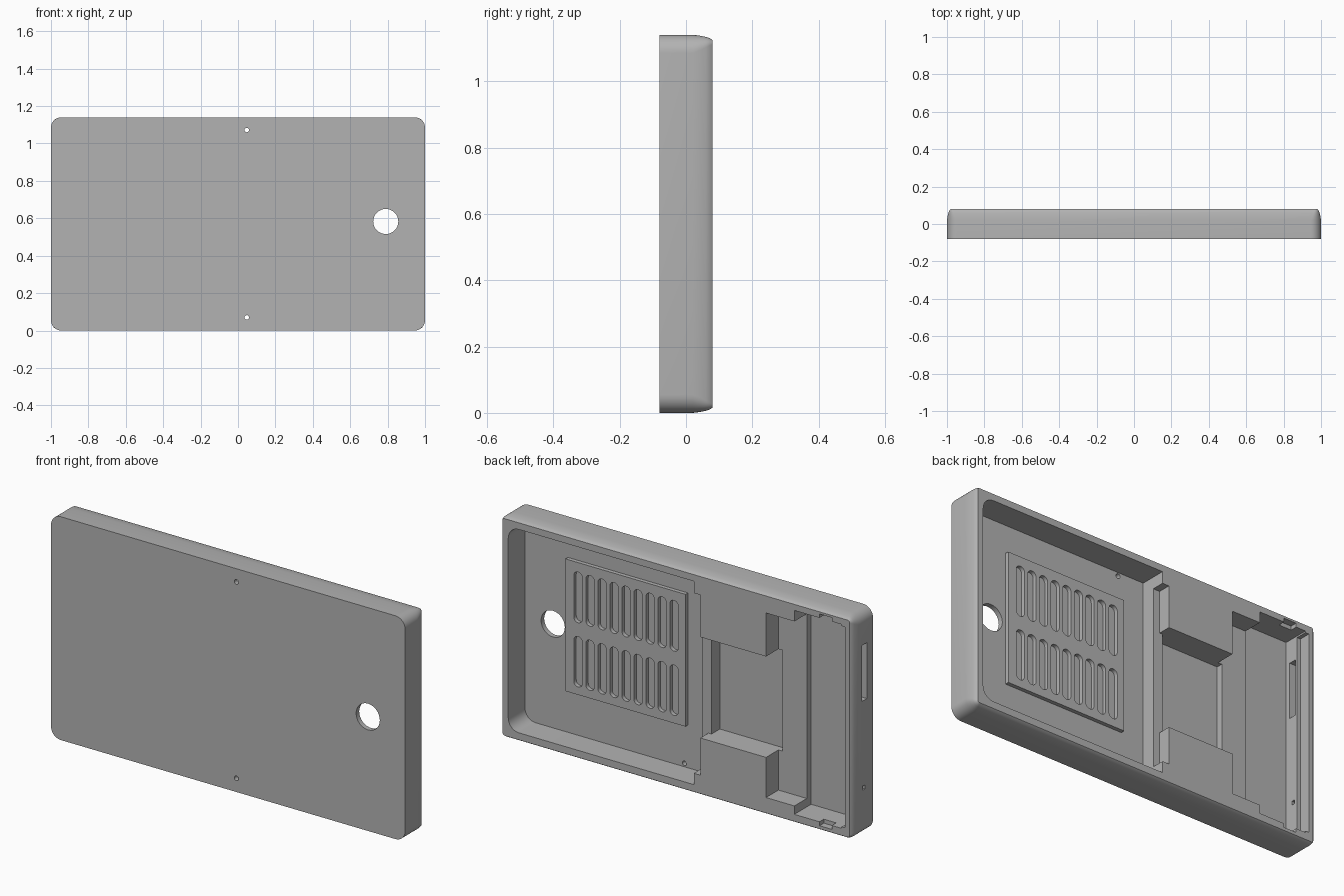
import bpy
import bmesh
import math

if "Cube" in bpy.data.objects:
    bpy.data.objects.remove(bpy.data.objects["Cube"], do_unlink=True)

grey = bpy.data.materials.new("plain grey plastic")
grey.use_nodes = True
GREY = (0.45, 0.45, 0.45, 1)
grey.diffuse_color = GREY
grey.node_tree.nodes["Principled BSDF"].inputs["Base Color"].default_value = GREY

HEIGHT, FRONT, BACK, FLOOR = 1.14, -0.08, 0.08, -0.055
OUT = 0.2  # cutters reach past the open back


def outline(x0, x1, z0, z1, r=0.0, seg=8):
    """Rectangle in x and z, with rounded corners if r is given."""
    if r == 0:
        return [(x0, z0), (x1, z0), (x1, z1), (x0, z1)]
    pts = []
    corners = [(x1 - r, z1 - r), (x0 + r, z1 - r), (x0 + r, z0 + r), (x1 - r, z0 + r)]
    for quarter, (cx, cz) in enumerate(corners):
        for i in range(seg + 1):
            a = math.pi / 2 * (quarter + i / seg)
            pts.append((cx + r * math.cos(a), cz + r * math.sin(a)))
    return pts


def loft(name, rings):
    """Solid through a list of (y, outline) rings."""
    bm = bmesh.new()
    loops = [[bm.verts.new((x, y, z)) for x, z in pts] for y, pts in rings]
    bm.faces.new(loops[0])
    bm.faces.new(loops[-1])
    n = len(loops[0])
    for a, b in zip(loops, loops[1:]):
        for i in range(n):
            j = (i + 1) % n
            bm.faces.new((a[i], a[j], b[j], b[i]))
    bmesh.ops.recalc_face_normals(bm, faces=bm.faces)
    mesh = bpy.data.meshes.new(name)
    bm.to_mesh(mesh)
    bm.free()
    obj = bpy.data.objects.new(name, mesh)
    bpy.context.collection.objects.link(obj)
    mesh.materials.append(grey)
    return obj


def cut(target, y0, y1, pts):
    """Cut a prism out of the target and remove the cutter."""
    cutter = loft("cutter", [(y0, pts), (y1, pts)])
    cutter.hide_render = True
    mod = target.modifiers.new("cut", "BOOLEAN")
    mod.operation = "DIFFERENCE"
    mod.solver = "EXACT"
    mod.object = cutter
    bpy.context.view_layer.objects.active = target
    bpy.ops.object.modifier_apply(modifier=mod.name)
    bpy.data.objects.remove(cutter, do_unlink=True)


def round_hole(target, x, z, r):
    cut(target, -OUT, OUT, outline(x - r, x + r, z - r, z + r, r))


# Shell: flat front, back edge rolled inward
rings = []
for y, inset, r in [(FRONT, 0, 0.055), (0.02, 0, 0.055), (0.04, 0.003, 0.045),
                    (0.06, 0.008, 0.032), (0.072, 0.013, 0.022), (BACK, 0.02, 0.012)]:
    rings.append((y, outline(-1 + inset, 1 - inset, inset * 0.8, HEIGHT - inset * 0.8, r)))
case = loft("case_shell", rings)

# Large bay, rounded at its outer end and square at the inner end
cut(case, FLOOR, OUT, outline(0.2, 0.948, 0.052, 1.09, 0.06))
cut(case, FLOOR, OUT, outline(-0.1, 0.4, 0.052, 1.09))

# Ledge beside the bay, and the low bridge into the middle pocket
cut(case, 0.015, OUT, outline(-0.137, -0.05, 0.11, 1.03))
cut(case, 0.015, OUT, outline(-0.2, -0.05, 0.3, 0.815))

# Middle pocket, step pocket and end pocket
cut(case, -0.052, OUT, outline(-0.53, -0.155, 0.3, 0.815))
cut(case, -0.02, OUT, outline(-0.68, -0.508, 0.095, 1.037))
cut(case, FLOOR, OUT, outline(-0.935, -0.668, 0.052, 1.093))

# Lip on the end wall and clip notches above and below
cut(case, 0.02, OUT, outline(-0.955, -0.9, 0.06, 1.085))
for z in (0.05, 1.095):
    cut(case, 0.045, OUT, outline(-0.88, -0.81, z - 0.018, z + 0.018))

# Port slot and pin hole through the end wall
cut(case, -0.03, 0.01, outline(-1.1, -0.9, 0.69, 0.975))
cut(case, -0.015, 0.005, outline(-1.1, -0.9, 0.235, 0.255))

# Holes through the front panel
round_hole(case, 0.79, 0.583, 0.067)
for z in (0.07, 1.072):
    round_hole(case, 0.047, z, 0.012)

# Raised grille plate with two rows of slots
plate_outline = outline(0.028, 0.705, 0.27, 0.945)
plate = loft("grille_plate", [(FLOOR - 0.004, plate_outline), (-0.035, plate_outline)])
for z0, z1 in ((0.31, 0.567), (0.638, 0.897)):
    for i in range(9):
        x = 0.092 + i * 0.0678
        cut(plate, -OUT, OUT, outline(x - 0.024, x + 0.024, z0, z1, 0.0235, 5))

# Smooth the curves and keep the edges sharp
for obj in (case, plate):
    bpy.ops.object.select_all(action="DESELECT")
    obj.select_set(True)
    bpy.context.view_layer.objects.active = obj
    bpy.ops.object.shade_smooth_by_angle(angle=math.radians(30))
